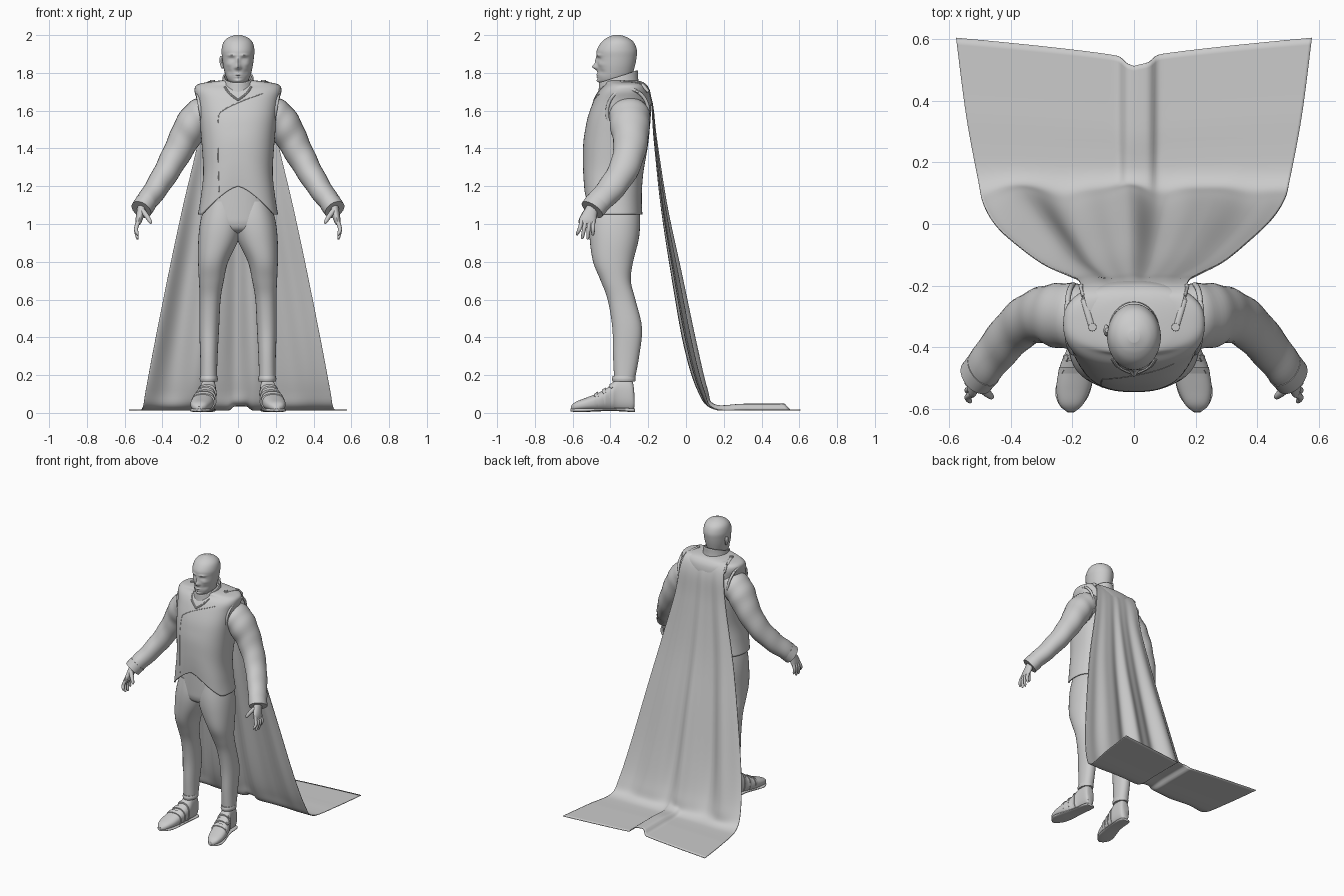
import bpy, bmesh, math
from mathutils import Vector
from mathutils.bvhtree import BVHTree


def spline(rows, steps):
    """Catmull-Rom through rows of numbers."""
    out = []
    for i in range(len(rows) - 1):
        a, b, c, d = (rows[max(0, min(len(rows) - 1, i + k))] for k in (-1, 0, 1, 2))
        for s in range(steps):
            t = s / steps
            out.append([.5 * (2 * q + (r - p) * t + (2 * p - 5 * q + 4 * r - w) * t * t
                              + (3 * q - p - 3 * r + w) * t ** 3) for p, q, r, w in zip(a, b, c, d)])
    return out + [list(rows[-1])]


def skin(name, rings, closed=True, caps=(True, True), thick=0):
    """Bridge equal-length rings of points into a mesh object."""
    bm = bmesh.new()
    vr = [[bm.verts.new(p) for p in r] for r in rings]
    n = len(vr[0])
    for a, b in zip(vr, vr[1:]):
        for i in range(n if closed else n - 1):
            j = (i + 1) % n
            bm.faces.new((a[i], a[j], b[j], b[i]))
    for end, use in ((vr[0], caps[0]), (vr[-1], caps[1])):
        if use and closed:
            bm.faces.new(end)
    bmesh.ops.recalc_face_normals(bm, faces=bm.faces)
    me = bpy.data.meshes.new(name)
    bm.to_mesh(me)
    bm.free()
    ob = bpy.data.objects.new(name, me)
    bpy.context.collection.objects.link(ob)
    if thick:
        m = ob.modifiers.new("thickness", 'SOLIDIFY')
        m.thickness = thick
        m.offset = 0
    return ob


def loft(name, rows, axis='z', side=1, n=40, steps=5, e=2.0, warp=None, **kw):
    """rows = (t, a0, a1, b0, b1): superellipse sections along z or y."""
    rings = []
    for t, a0, a1, b0, b1 in spline(rows, steps):
        ring = []
        for k in range(n):
            c, s = math.cos(2 * math.pi * k / n), math.sin(2 * math.pi * k / n)
            a = (a0 + a1) / 2 + (a1 - a0) / 2 * math.copysign(abs(c) ** (2 / e), c)
            b = (b0 + b1) / 2 + (b1 - b0) / 2 * math.copysign(abs(s) ** (2 / e), s)
            p = Vector((a * side, b, t) if axis == 'z' else (a * side, t, b))
            ring.append(warp(p) if warp else p)
        rings.append(ring)
    return skin(name, rings, **kw)


def tube(name, rows, side=1, n=20, steps=5, wrinkle=0, **kw):
    """rows = (x, y, z, radius across y, other radius)."""
    pts = spline(rows, steps)
    rings = []
    for i, (x, y, z, ra, rb) in enumerate(pts):
        d = (Vector(pts[min(i + 1, len(pts) - 1)][:3]) - Vector(pts[max(i - 1, 0)][:3])).normalized()
        ref = Vector((0, 1, 0)) if abs(d.y) < .9 else Vector((1, 0, 0))
        u = (ref - d * ref.dot(d)).normalized()
        v = d.cross(u)
        ring = []
        for k in range(n):
            a = 2 * math.pi * k / n
            w = 1 + wrinkle * math.sin(i * 1.1 + 2 * math.sin(a))
            p = Vector((x, y, z)) + (u * math.cos(a) * ra + v * math.sin(a) * rb) * w
            ring.append((p.x * side, p.y, p.z))
        rings.append(ring)
    return skin(name, rings, **kw)


def sym(rows):
    return [(z, -x, x, y0, y1) for z, x, y0, y1 in rows]


# Head, with facial features pushed in and out of the front
BUMPS = [(0, 1.86, .010, .022, -.010), (0, 1.832, .013, .014, -.026), (0, 1.79, .02, .005, -.007),
         (0, 1.778, .018, .004, -.006), (0, 1.757, .02, .011, -.009)]
for s in (-1, 1):
    BUMPS += [(s * .034, 1.893, .02, .007, -.008), (s * .033, 1.873, .014, .009, .009),
              (s * .033, 1.872, .008, .005, -.005), (s * .05, 1.845, .016, .012, -.005),
              (s * .045, 1.805, .016, .014, .006), (s * .014, 1.826, .006, .007, -.006)]


def face(p):
    if p.y < -.37:
        p.y += sum(a * math.exp(-((p.x - x) / sx) ** 2 - ((p.z - z) / sz) ** 2) for x, z, sx, sz, a in BUMPS)
    return p


loft("head", sym([(1.742, .03, -.445, -.36), (1.755, .05, -.462, -.31), (1.78, .064, -.468, -.288),
                  (1.83, .077, -.47, -.272), (1.88, .084, -.472, -.262), (1.92, .087, -.472, -.26),
                  (1.96, .078, -.45, -.275), (1.985, .055, -.42, -.305), (2.0, .018, -.385, -.345)]),
     n=72, steps=9, warp=face)
loft("neck", sym([(1.66, .07, -.45, -.28), (1.74, .06, -.425, -.285), (1.82, .058, -.42, -.28)]), n=32)
# Only one ear stands clear of the head
tube("ear", [(.08, -.355, 1.825, .008, .006), (.086, -.35, 1.845, .015, .009),
             (.09, -.345, 1.87, .019, .009), (.088, -.345, 1.888, .008, .006)], -1, n=14)


# Waistcoat with an arched front hem, plus its standing collar
def hem(p):
    front = max(0, min(1, (-.38 - p.y) / .1))
    rise = .15 * max(0, 1 - (abs(p.x) / .19) ** 1.4) * front
    if p.z < 1.5:
        p.z += rise * (1.5 - p.z) / .45
    return p


def collar_slope(p):
    p.z += (p.y + .26) * .33
    return p


vest = loft("waistcoat", sym([(1.05, .208, -.535, -.235), (1.15, .192, -.54, -.238), (1.27, .18, -.542, -.23),
                              (1.42, .188, -.538, -.205), (1.55, .2, -.52, -.192), (1.65, .213, -.485, -.188),
                              (1.705, .226, -.455, -.195), (1.735, .212, -.425, -.212), (1.75, .14, -.42, -.235),
                              (1.757, .08, -.41, -.27)]),
            n=72, steps=6, e=2.5, warp=hem, caps=(False, True), thick=.008)
loft("collar", sym([(1.715, .095, -.465, -.252), (1.77, .082, -.458, -.258), (1.812, .076, -.455, -.258)]),
     n=40, warp=collar_slope, caps=(False, False), thick=.01)

# Fine seams laid on the waistcoat front
bvh = BVHTree.FromPolygons([v.co for v in vest.data.vertices], [p.vertices for p in vest.data.polygons])


def seam(name, pts, r=.004):
    rows = []
    for x, z in spline(pts, 8):
        hit = bvh.ray_cast(Vector((x, -1, z)), Vector((0, 1, 0)))[0]
        if hit:
            rows.append((x, hit.y - .003, z, r, r))
    tube(name, rows, n=8, steps=1)


seam("overlap_seam", [(.13, 1.69), (.02, 1.65), (-.08, 1.60), (-.105, 1.55), (-.105, 1.35), (-.10, 1.17)], .0025)
for s in (-1, 1):
    seam("neckline_edge", [(s * .07, 1.725), (s * .045, 1.69), (0, 1.655)], .006)

# Trousers
loft("trouser_seat", sym([(.94, .07, -.43, -.30), (.965, .14, -.488, -.26), (1.0, .17, -.508, -.245),
                          (1.06, .18, -.512, -.245), (1.22, .155, -.515, -.25)]), e=2.3)

for s in (-1, 1):
    loft("trouser_leg", [(1.12, .0, .17, -.5, -.25), (1.02, -.025, .198, -.512, -.243), (.92, -.005, .21, -.51, -.25),
                         (.8, .052, .211, -.492, -.28), (.7, .075, .207, -.452, -.292),
                         (.6, .092, .203, -.415, -.268), (.45, .1, .205, -.39, -.233), (.3, .108, .2, -.386, -.248),
                         (.17, .112, .198, -.38, -.272)], side=s, e=2.2)

    # Shoe, sole, ankle band and straps
    loft("shoe", [(-.273, .14, .18, .03, .1), (-.29, .12, .193, .012, .18), (-.36, .115, .2, .012, .185),
                  (-.40, .118, .215, .012, .145), (-.46, .125, .24, .012, .108), (-.53, .14, .252, .012, .08),
                  (-.585, .165, .243, .012, .058), (-.61, .192, .218, .014, .035)], 'y', s, e=2.4)
    loft("sole", [(-.27, .14, .18, .005, .022), (-.29, .118, .197, .005, .025), (-.40, .122, .214, .01, .025),
                  (-.53, .138, .254, .005, .025), (-.585, .165, .244, .005, .025), (-.612, .195, .215, .008, .022)],
         'y', s, e=3)
    loft("ankle_band", [(.165, .11, .2, -.388, -.27), (.18, .107, .203, -.392, -.267), (.195, .11, .2, -.388, -.27)],
         side=s)
    for y, x0, x1, z1 in ((-.395, .112, .217, .157), (-.435, .116, .233, .129), (-.475, .122, .247, .108)):
        loft("shoe_strap", [(y - .01, x0, x1, .012, z1 - .006), (y + .01, x0, x1 - .004, .012, z1 + .006)],
             'y', s, e=2.4, steps=1)
        tube("buckle", [(x1 - .022, y, z1 - .025, .011, .011), (x1 - .012, y, z1 - .018, .011, .011)], s, n=4, steps=1)

    # Sleeve, cuff edge and armhole rim
    tube("sleeve", [(.14, -.305, 1.62, .085, .06), (.19, -.3, 1.585, .105, .088), (.245, -.297, 1.52, .105, .09),
                    (.30, -.295, 1.42, .09, .08), (.365, -.325, 1.30, .08, .07), (.432, -.395, 1.19, .073, .062),
                    (.49, -.47, 1.11, .066, .056), (.508, -.493, 1.083, .062, .053)],
         s, n=28, steps=6, wrinkle=.02)
    tube("cuff", [(.488, -.469, 1.112, .068, .058), (.512, -.497, 1.076, .066, .057)], s, n=28)
    rim = []
    for k in range(25):
        a = 2 * math.pi * k / 24
        rim.append((.197 + .022 * math.sin(a), -.308 + .11 * math.cos(a), 1.59 + .125 * math.sin(a), .009, .009))
    tube("armhole_rim", rim, s, n=10, steps=2)

    # Hand
    tube("palm", [(.505, -.49, 1.10, .03, .026), (.515, -.505, 1.06, .036, .022),
                  (.525, -.52, 1.02, .044, .018), (.53, -.523, 1.0, .04, .012)], s)
    for y0, y1, z1 in ((-.551, -.575, .94), (-.531, -.548, .92), (-.511, -.52, .918), (-.491, -.493, .938)):
        tube("finger", [(.525, y0, 1.02, .011, .012), (.54, (y0 + y1) / 2, .975, .0105, .011),
                        (.533, y1, z1 + .01, .008, .008), (.532, y1, z1, .003, .003)], s, n=10)
    tube("thumb", [(.505, -.525, 1.07, .016, .015), (.482, -.545, 1.04, .014, .013),
                   (.464, -.56, 1.012, .01, .01), (.46, -.562, 1.002, .004, .004)], s, n=10)

    # Cape shoulder strap and button
    tube("cape_strap", [(.172, -.2, 1.70, .008, .008), (.165, -.235, 1.738, .01, .005),
                        (.15, -.29, 1.752, .01, .005), (.135, -.34, 1.755, .01, .005)], s, n=10)
    tube("cape_button", [(.135, -.335, 1.745, .014, .014), (.135, -.335, 1.763, .013, .013)], s, n=16, steps=1)

# Cape: rows = y, z, half width, fold depth, trailing amount on the floor
CAPE = [(-.30, 1.752, .145, 0, 0), (-.225, 1.738, .165, 0, 0), (-.183, 1.65, .178, .002, 0),
        (-.163, 1.45, .208, .006, 0), (-.118, 1.1, .29, .014, 0), (-.055, .75, .365, .024, 0),
        (.02, .36, .443, .03, .05), (.085, .12, .488, .022, .3), (.15, .022, .507, .004, .7),
        (.35, .016, .545, 0, 1), (.605, .016, .578, 0, 1)]
rings = []
path = spline(CAPE, 7)
for i, (y, z, w, fold, floor) in enumerate(path):
    t = i / (len(path) - 1)
    top = max(0, 1 - i / 7)
    ring = []
    for k in range(121):
        u = k / 60 - 1
        x = u * w
        ridge = 1 / (1 + math.exp(-(x + .035) / .006)) / (1 + math.exp((x - .062) / .006))
        dy = fold * (.7 * math.cos(3.2 * math.pi * u + .8) + .35 * math.sin(9 * u * abs(u) + 1)
                     + .35 * math.cos(6 * math.pi * u) * (1 - abs(u)))
        dy += top * .045 * (1 - u * u)
        pull = max(0, (t - .8) / .2)
        dy -= pull * (.07 * (1 - abs(u) ** .75) + .022 * ridge)
        dz = floor * ridge * .03 - top * .01 * (1 - u * u)
        ring.append((x, y + dy, max(.014, z + dz)))
    rings.append(ring)
skin("cape", rings, closed=False, thick=.005)

# Smooth shading that keeps edges sharp
bpy.ops.object.select_all(action='SELECT')
bpy.context.view_layer.objects.active = vest
bpy.ops.object.shade_smooth_by_angle(angle=math.radians(40))
